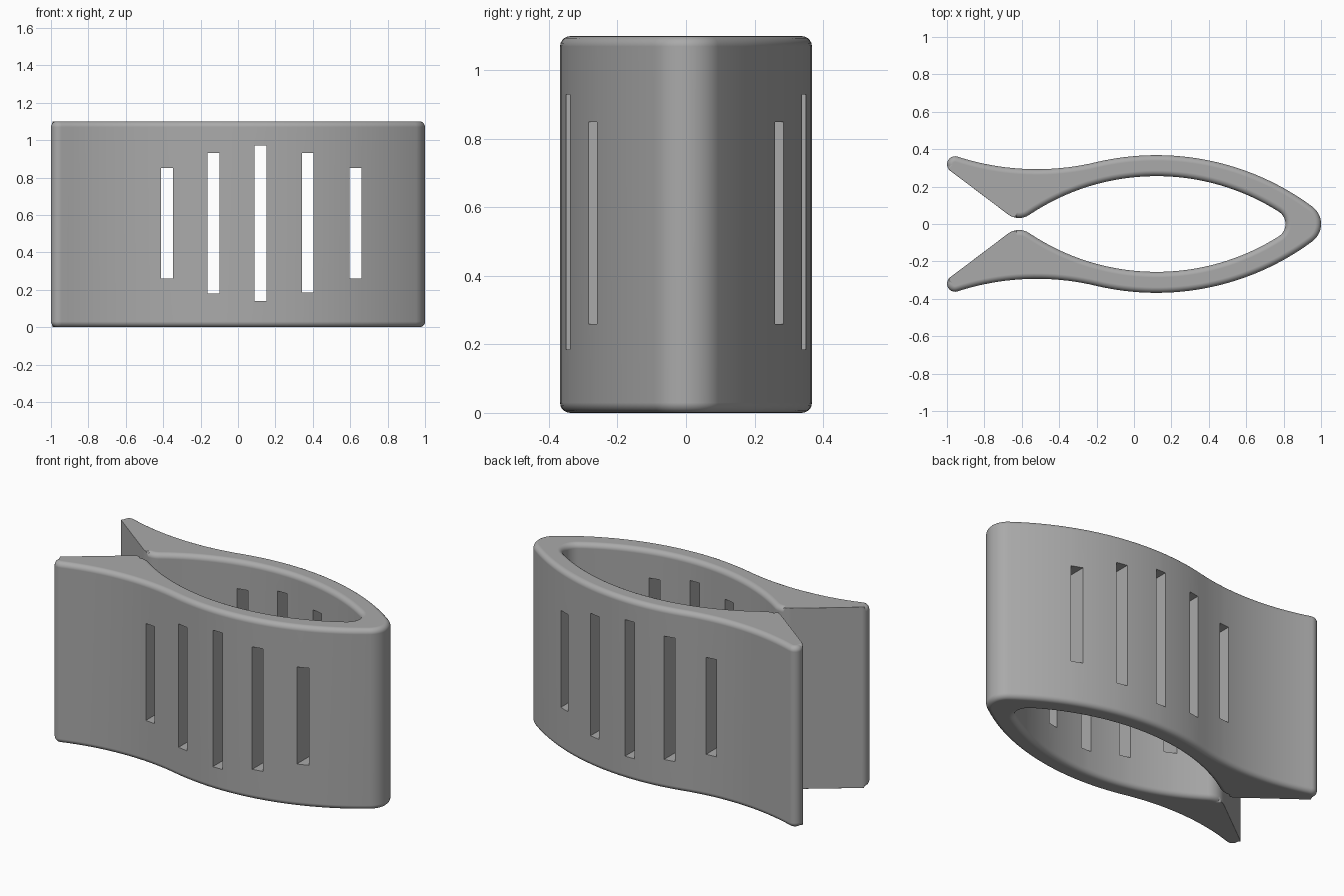
import bpy, bmesh
from math import pi, sin, cos, atan2, acos, hypot
from mathutils import Vector

if "Cube" in bpy.data.objects:
    bpy.data.objects.remove(bpy.data.objects["Cube"], do_unlink=True)

HEIGHT, FILLET, MID = 1.1, 0.03, 0.12

grey = bpy.data.materials.new("plain grey")
grey.use_nodes = True
grey.diffuse_color = (0.4, 0.4, 0.4, 1)
grey.node_tree.nodes["Principled BSDF"].inputs["Base Color"].default_value = (0.4, 0.4, 0.4, 1)


def new_object(name, bm):
    mesh = bpy.data.meshes.new(name)
    bmesh.ops.recalc_face_normals(bm, faces=bm.faces)
    bm.to_mesh(mesh)
    bm.free()
    mesh.materials.append(grey)
    ob = bpy.data.objects.new(name, mesh)
    bpy.context.collection.objects.link(ob)
    return ob


def arc(c, r, a, b, n):
    return [Vector((c.x + r * cos(a + (b - a) * i / n), c.y + r * sin(a + (b - a) * i / n)))
            for i in range(n + 1)]


def angle(a, b):
    return atan2(b.y - a.y, b.x - a.x)


def nose_circle(c, big, tip_x):
    """Circle on the x axis, ending at tip_x and touching the big arc from inside."""
    k = tip_x - c.x
    r = (big ** 2 - k ** 2 - c.y ** 2) / (2 * (big - k))
    return Vector((tip_x - r, 0)), r


# Tangent circles of the half profile
R_out, R_in = 1.4, 1.22
out_c = Vector((MID, 0.368 - R_out))
in_c = Vector((MID, 0.256 - R_in))
nose_c, nose_r = nose_circle(out_c, R_out, 1.0)
pocket_c, pocket_r = nose_circle(in_c, R_in, 0.81)

dx, h = -0.52 - MID, 0.293 - out_c.y
R_grip = (dx ** 2 + h ** 2 - R_out ** 2) / (2 * (R_out - h))
grip_c = Vector((-0.52, 0.293 + R_grip))

dx, h = -0.615 - MID, 0.032 - in_c.y
bump_r = (dx ** 2 + h ** 2 - R_in ** 2) / (2 * (R_in - h))
bump_c = Vector((-0.615, 0.032 + bump_r))

tip_r = 0.043
tip_x = -1 + tip_r
tip_c = Vector((tip_x, grip_c.y - ((R_grip + tip_r) ** 2 - (tip_x - grip_c.x) ** 2) ** 0.5))
gap = tip_c - bump_c
line_a = angle(bump_c, tip_c) + acos((bump_r - tip_r) / gap.length)

# Half profile: nose, outer wall, grip, tip, jaw bump, inner wall, pocket
a_nose, a_grip = angle(out_c, nose_c), angle(out_c, grip_c)
a_bump, a_pocket = angle(in_c, bump_c), angle(in_c, pocket_c)
half = arc(nose_c, nose_r, 0, a_nose, 10)
half += arc(out_c, R_out, a_nose, a_grip, 32)[1:]
half += arc(grip_c, R_grip, a_grip - pi, angle(grip_c, tip_c), 20)[1:]
half += arc(tip_c, tip_r, angle(tip_c, grip_c), line_a, 10)[1:]
jaw_start = len(half)
half += arc(bump_c, bump_r, line_a, a_bump + pi, 10)
jaw_end = len(half) - 7
half += arc(in_c, R_in, a_bump, a_pocket, 32)[1:]
half += arc(pocket_c, pocket_r, a_pocket, 0, 8)[1:]

# Full loop, with the fillet faded out along the straight jaw faces
weight = [0.06 if jaw_start - 2 <= i < jaw_end else 1 for i in range(len(half))]
loop = half + [Vector((p.x, -p.y)) for p in half[-2:0:-1]]
weight += weight[-2:0:-1]
count = len(loop)
inward = []
for i in range(count):
    t = (loop[(i + 1) % count] - loop[i - 1]).normalized()
    inward.append(Vector((-t.y, t.x)))

# Clip body: stacked rings with rounded top and bottom rims
STEPS = 5
levels = [(1 - sin(k * pi / 2 / STEPS), 1 - cos(k * pi / 2 / STEPS)) for k in range(STEPS + 1)]
bm = bmesh.new()
rings = []
for top in (False, True):
    for inset, drop in (reversed(levels) if top else levels):
        ring = []
        for p, n, w in zip(loop, inward, weight):
            f = FILLET * w
            q = p + n * f * inset
            ring.append(bm.verts.new((q.x, q.y, HEIGHT - f * drop if top else f * drop)))
        rings.append(ring)
for lo, hi in zip(rings, rings[1:]):
    for i in range(count):
        j = (i + 1) % count
        bm.faces.new((lo[i], lo[j], hi[j], hi[i]))
bm.faces.new(rings[0])
bm.faces.new(rings[-1])
body = new_object("clip_body", bm)

# Slot cutters through both walls, tallest in the middle
bm = bmesh.new()
for x, low, high in ((-0.38, 0.26, 0.85), (-0.13, 0.18, 0.93), (MID, 0.14, 0.97),
                     (0.373, 0.185, 0.93), (0.627, 0.26, 0.85)):
    box = bmesh.ops.create_cube(bm, size=1)["verts"]
    bmesh.ops.scale(bm, vec=(0.064, 1.2, high - low), verts=box)
    bmesh.ops.translate(bm, vec=(x, 0, (low + high) / 2), verts=box)
cutter = new_object("slot_cutter", bm)
cutter.hide_render = True

bpy.ops.object.select_all(action="DESELECT")
body.select_set(True)
bpy.context.view_layer.objects.active = body
cut = body.modifiers.new("slots", "BOOLEAN")
cut.operation, cut.solver, cut.object = "DIFFERENCE", "EXACT", cutter
bpy.ops.object.modifier_apply(modifier="slots")
bpy.data.objects.remove(cutter, do_unlink=True)
bpy.ops.object.shade_smooth_by_angle(angle=0.6)
normals = body.modifiers.new("flat_caps", "WEIGHTED_NORMAL")
normals.keep_sharp = True
